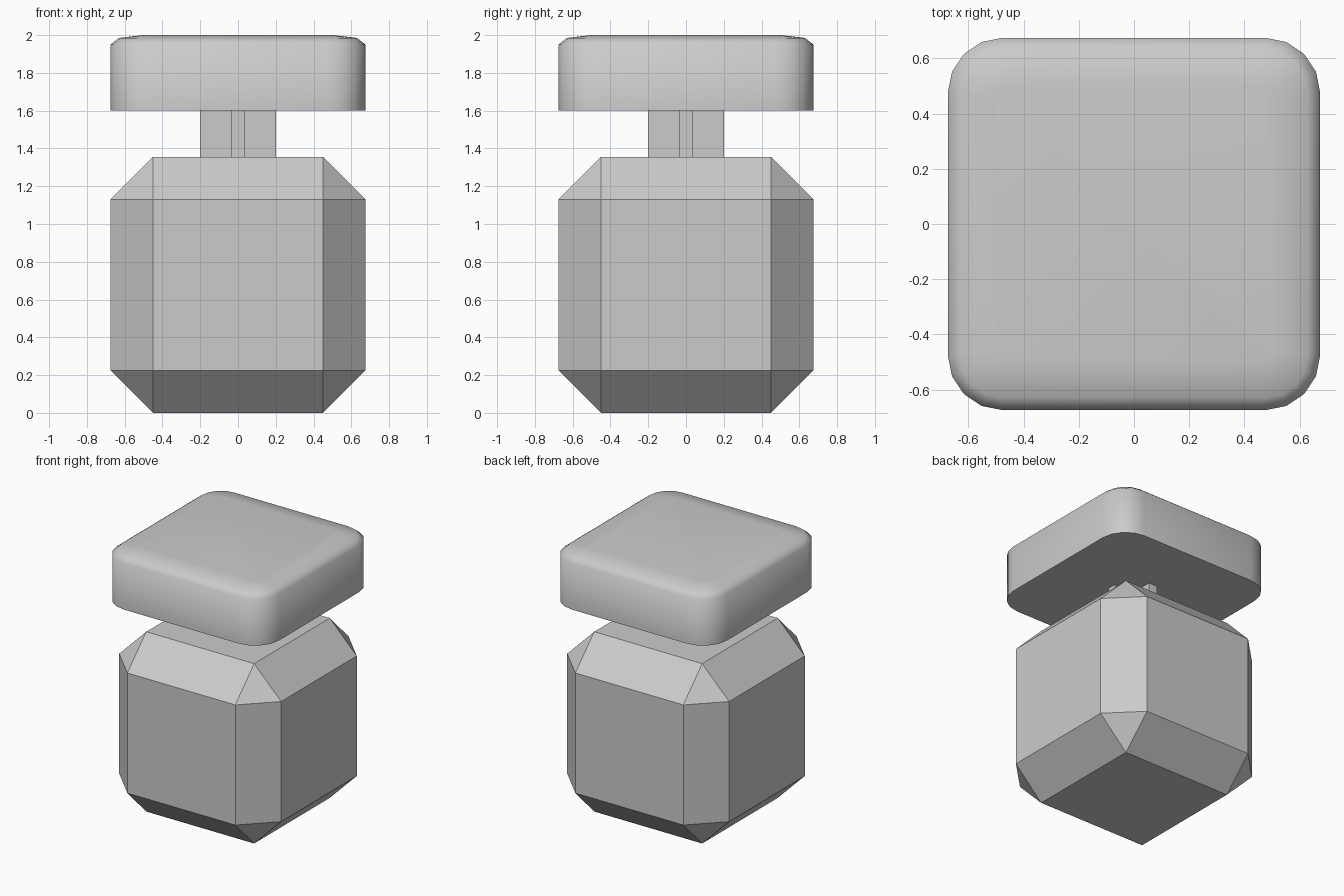
import bpy, bmesh, math

if "Cube" in bpy.data.objects:
    bpy.data.objects.remove(bpy.data.objects["Cube"])


def make_object(name, bm):
    bmesh.ops.recalc_face_normals(bm, faces=bm.faces[:])
    mesh = bpy.data.meshes.new(name)
    bm.to_mesh(mesh)
    bm.free()
    obj = bpy.data.objects.new(name, mesh)
    bpy.context.collection.objects.link(obj)
    return obj


def rounded_square(half, radius, steps=4):
    c = half - radius
    pts = []
    for q, (sx, sy) in enumerate(((1, 1), (-1, 1), (-1, -1), (1, -1))):
        for i in range(steps + 1):
            a = math.pi / 2 * (q + i / steps)
            pts.append((sx * c + radius * math.cos(a), sy * c + radius * math.sin(a)))
    return pts


def loft(name, rings):
    """Skin a stack of (outline, z) rings and close both ends."""
    bm = bmesh.new()
    loops = [[bm.verts.new((x, y, z)) for x, y in outline] for outline, z in rings]
    n = len(loops[0])
    for lo, hi in zip(loops, loops[1:]):
        for i in range(n):
            j = (i + 1) % n
            bm.faces.new((lo[i], lo[j], hi[j], hi[i]))
    bm.faces.new(loops[0][::-1])
    bm.faces.new(loops[-1])
    return make_object(name, bm)


# Body: block with every edge chamfered, triangular corners
bm = bmesh.new()
bmesh.ops.create_cube(bm, size=1)
for v in bm.verts:
    v.co.x *= 1.35
    v.co.y *= 1.35
    v.co.z = (v.co.z + 0.5) * 1.355
bmesh.ops.bevel(bm, geom=bm.edges[:], offset=0.225, offset_type='OFFSET',
                segments=1, profile=0.5, affect='EDGES')
make_object("body", bm)

# Stem: upright with a plus-shaped cross-section
a, t = 0.2, 0.035
cross = []
for k in range(4):
    c, s = round(math.cos(k * math.pi / 2)), round(math.sin(k * math.pi / 2))
    cross += [(x * c - y * s, x * s + y * c) for x, y in ((a, -t), (a, t), (t, t))]
loft("stem", [(cross, 1.355), (cross, 1.6)])

# Cap: rounded square with a soft top edge and slightly domed top
profile = [(0.675, 0.2, 1.6), (0.675, 0.2, 1.95), (0.63, 0.155, 1.985), (0.505, 0.05, 2.0)]
cap = loft("cap", [(rounded_square(h, r), z) for h, r, z in profile])
bpy.context.view_layer.objects.active = cap
cap.select_set(True)
bpy.ops.object.shade_smooth_by_angle(angle=math.radians(60))
